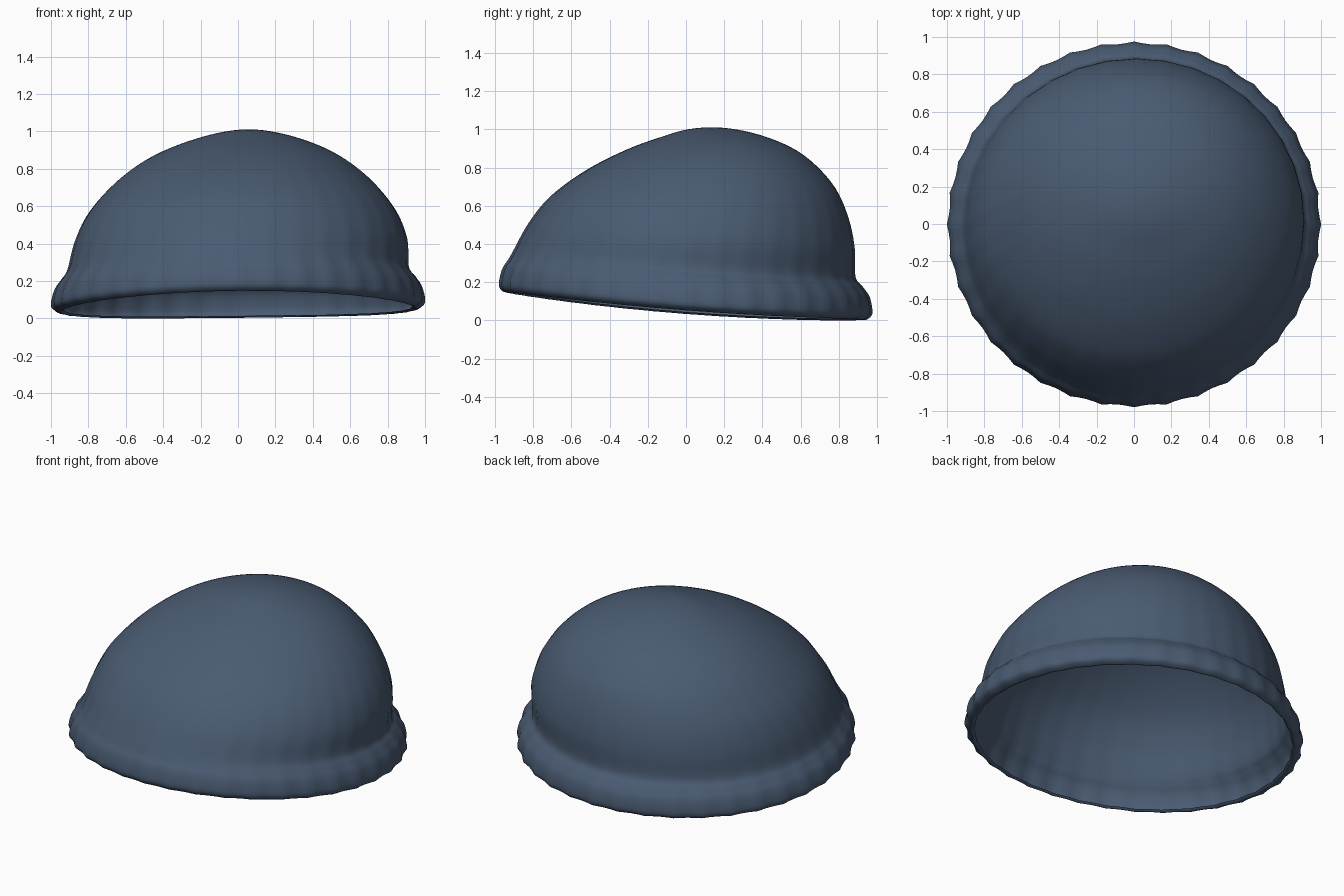
import bpy, bmesh, math

cube = bpy.data.objects.get("Cube")
if cube:
    bpy.data.objects.remove(cube, do_unlink=True)

SEGMENTS, RIBS, STEPS = 144, 36, 5

# Tilted rings: height, front y, back y, right x, left x, rib depth
RINGS = [
    (.086, -.935, .925, -.935, .935, .008),
    (.078, -.955, .943, -.96, .96, .010),
    (.112, -.98, .975, -1.0, 1.0, .012),
    (.195, -.963, .963, -.983, .985, .011),
    (.250, -.93, .925, -.945, .948, .009),
    (.300, -.903, .887, -.912, .913, .006),
    (.450, -.823, .883, -.873, .905, .004),
    (.600, -.707, .852, -.80, .845, .003),
    (.750, -.52, .785, -.665, .725, .002),
    (.870, -.315, .675, -.50, .575, .001),
    (.950, -.135, .55, -.32, .415, 0),
    (1.005, .02, .375, -.12, .225, 0),
    (1.025, .19, .19, .053, .053, 0),
]


def spline(a, b, c, d, t):
    return [.5 * (2 * q + (r - p) * t + (2 * p - 5 * q + 4 * r - s) * t * t
                  + (3 * q - p - 3 * r + s) * t ** 3)
            for p, q, r, s in zip(a, b, c, d)]


def smooth_rings(rings):
    # Mirror the last ring across the crown so the top stays round
    h, y0, y1, x0, x1, rib = rings[-2]
    pts = [rings[0]] + rings + [(h, y1, y0, x1, x0, rib)]
    return [spline(*pts[i:i + 4], k / STEPS)
            for i in range(len(rings) - 1) for k in range(STEPS)]


def ring_point(ring, angle):
    # Rings lean down to the back and sag a little at both sides
    h, y0, y1, x0, x1, rib = ring
    scale = 1 - rib * abs(math.sin(angle * RIBS / 2))
    x = (x0 + x1) / 2 + (x1 - x0) / 2 * scale * math.cos(angle)
    y = (y0 + y1) / 2 + (y1 - y0) / 2 * scale * math.sin(angle)
    return x, y, h - .077 * y + .01 * x - .035 * x * x


# Knitted cap: cuff and crown as one open shell
bm = bmesh.new()
loops = [[bm.verts.new(ring_point(r, math.tau * i / SEGMENTS)) for i in range(SEGMENTS)]
         for r in smooth_rings(RINGS)]
for low, high in zip(loops, loops[1:]):
    for i in range(SEGMENTS):
        j = (i + 1) % SEGMENTS
        bm.faces.new((low[i], low[j], high[j], high[i]))
crown = bm.verts.new(ring_point(RINGS[-1], 0))
for i in range(SEGMENTS):
    bm.faces.new((loops[-1][i], loops[-1][(i + 1) % SEGMENTS], crown))

# Rest the rim on the ground
lowest = min(v.co.z for v in bm.verts)
bmesh.ops.translate(bm, verts=bm.verts, vec=(0, 0, -lowest))
for f in bm.faces:
    f.smooth = True

mesh = bpy.data.meshes.new("knit_cap")
bm.to_mesh(mesh)
bm.free()
cap = bpy.data.objects.new("knit_cap", mesh)
bpy.context.collection.objects.link(cap)

# Slate blue wool
wool = bpy.data.materials.new("slate_blue_wool")
wool.use_nodes = True
colour = (.068, .105, .168, 1)
wool.diffuse_color = colour
wool.node_tree.nodes["Principled BSDF"].inputs["Base Color"].default_value = colour
mesh.materials.append(wool)
